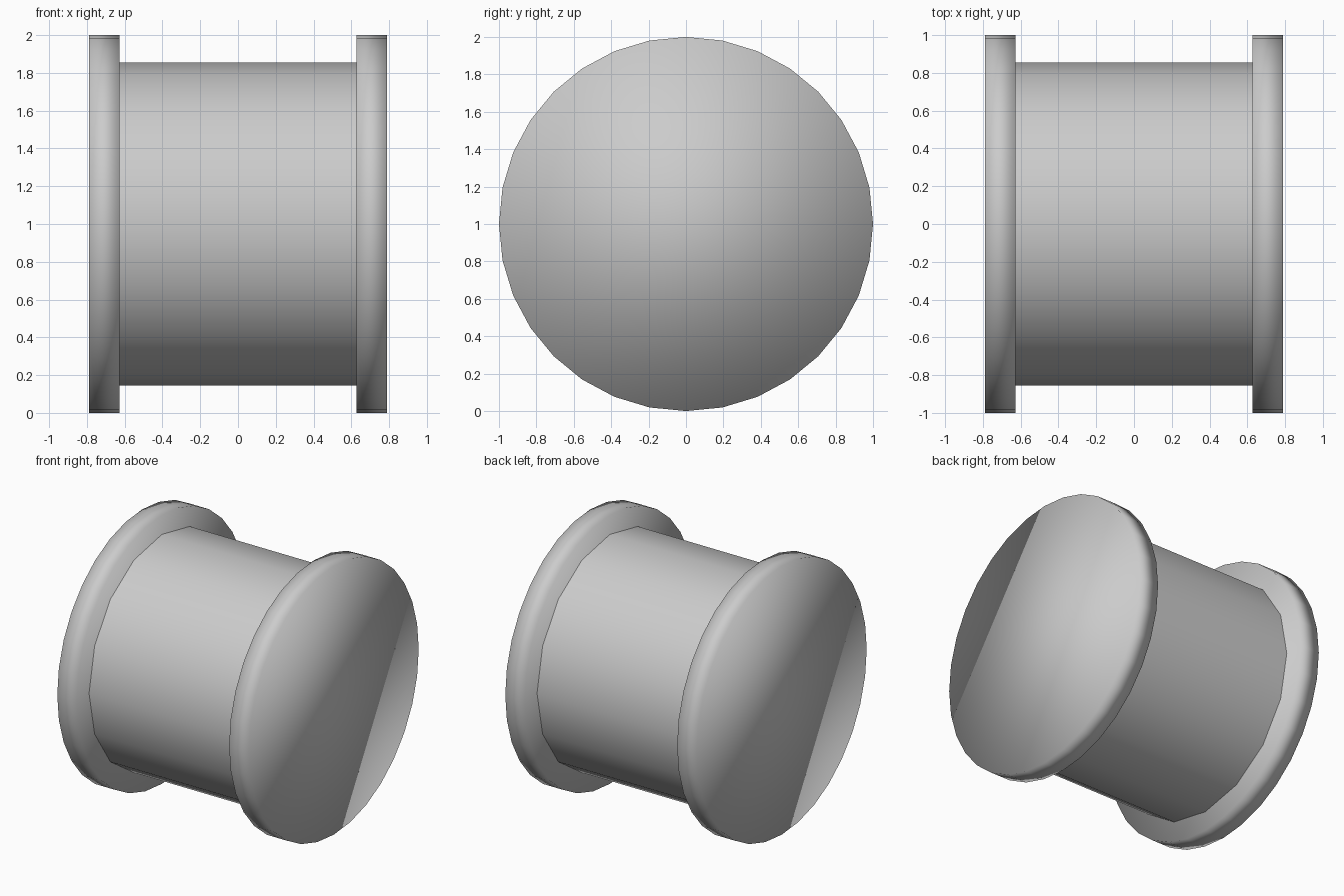
import bpy
from math import pi

if "Cube" in bpy.data.objects:
    bpy.data.objects.remove(bpy.data.objects["Cube"])


def cylinder_x(name, sides, radius, x0, x1, caps):
    """Smooth cylinder lying along x, with a vertex at the very top."""
    bpy.ops.mesh.primitive_cylinder_add(
        vertices=sides, radius=radius, depth=x1 - x0, end_fill_type=caps,
        location=((x0 + x1) / 2, 0, 1), rotation=(0, pi / 2, 0))
    obj = bpy.context.object
    obj.name = name
    bpy.ops.object.transform_apply(location=False, rotation=True, scale=False)
    bpy.ops.object.shade_smooth()
    return obj


# Central drum: open 16-sided tube between the flanges
cylinder_x("drum", 16, 0.856, -0.627, 0.627, 'NOTHING')

# End flanges: 32-sided discs with soft shading over the rim
cylinder_x("left_flange", 32, 1.0, -0.788, -0.627, 'NGON')
cylinder_x("right_flange", 32, 1.0, 0.627, 0.788, 'NGON')
